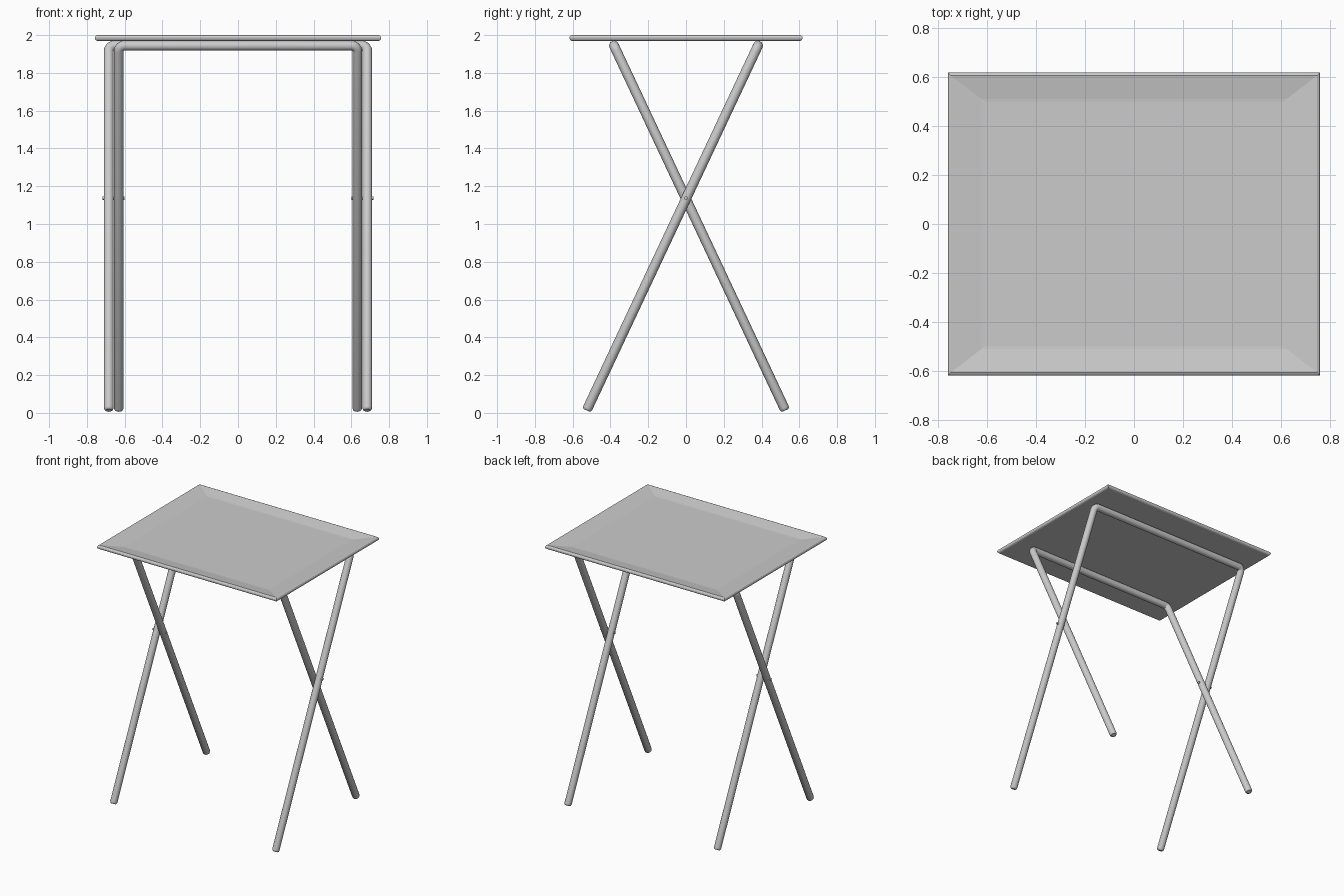
import bpy, bmesh, math
from mathutils import Vector

if "Cube" in bpy.data.objects:
    bpy.data.objects.remove(bpy.data.objects["Cube"])


def tube(name, pts, radii, r):
    """Round tube along a poly path, with per-point radius factors."""
    cu = bpy.data.curves.new(name + "_path", 'CURVE')
    cu.dimensions = '3D'
    cu.bevel_depth = r
    cu.bevel_resolution = 6
    cu.use_fill_caps = True
    sp = cu.splines.new('POLY')
    sp.points.add(len(pts) - 1)
    for p, co, f in zip(sp.points, pts, radii):
        p.co = (*co, 1)
        p.radius = f
    ob = bpy.data.objects.new(name, cu)
    bpy.context.collection.objects.link(ob)
    bpy.ops.object.select_all(action='DESELECT')
    ob.select_set(True)
    bpy.context.view_layer.objects.active = ob
    bpy.ops.object.convert(target='MESH')
    bpy.ops.object.shade_smooth_by_angle(angle=math.radians(50))


# Tray top: stacked rectangular rings, rounded rim and shallow recess
HX, HY = 0.758, 0.617
rings = [(0.012, 0.012, 1.97), (0.004, 0.004, 1.974), (0, 0, 1.981), (0, 0, 1.989),
         (0.004, 0.004, 1.996), (0.012, 0.012, 2.0), (0.135, 0.107, 1.984), (0.15, 0.12, 1.983)]
bm = bmesh.new()
loops = []
for ix, iy, z in rings:
    x, y = HX - ix, HY - iy
    loops.append([bm.verts.new(c) for c in ((-x, -y, z), (x, -y, z), (x, y, z), (-x, y, z))])
for a, b in zip(loops, loops[1:]):
    for i in range(4):
        j = (i + 1) % 4
        bm.faces.new((a[i], a[j], b[j], b[i]))
bm.faces.new(loops[0][::-1])
bm.faces.new(loops[-1])
bmesh.ops.recalc_face_normals(bm, faces=bm.faces[:])
me = bpy.data.meshes.new("tray_top")
bm.to_mesh(me)
bm.free()
bpy.context.collection.objects.link(bpy.data.objects.new("tray_top", me))

# Two crossing U-shaped leg frames
R = 0.026


def leg_frame(name, x, side):
    foot = Vector((x, -0.521 * side, 0.024))
    head = Vector((x, 0.381 * side, 1.944))
    up = (head - foot).normalized()
    foot -= up * 0.012
    fil = 0.03
    c = head - up * fil - Vector((fil, 0, 0))
    half = [foot, foot + up * 0.005, foot + up * 0.014]
    half += [c + Vector((1, 0, 0)) * fil * math.cos(a) + up * fil * math.sin(a)
             for a in [math.pi / 2 * k / 5 for k in range(6)]]
    rad = [0.65, 0.88] + [1] * 7
    mirror = [Vector((-p.x, p.y, p.z)) for p in reversed(half)]
    tube(name, half + mirror, rad + rad[::-1], R)


leg_frame("outer_leg_frame", 0.684, 1)
leg_frame("inner_leg_frame", 0.631, -1)

# Pivot pins where the legs cross
for s, label in ((-1, "left"), (1, "right")):
    tube(label + "_pivot_pin", [(s * 0.6, 0, 1.137), (s * 0.718, 0, 1.137)], [1, 1], 0.009)
